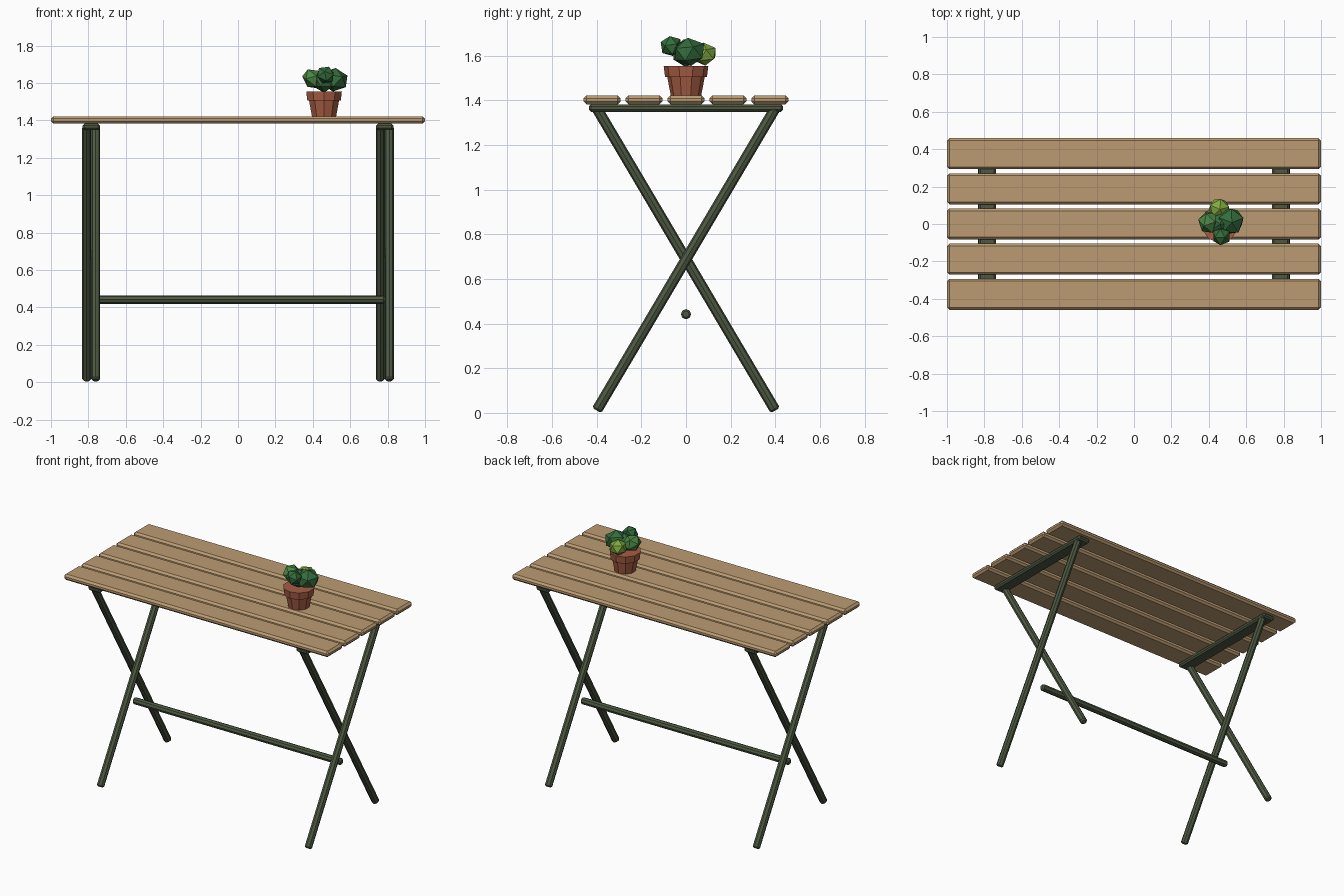
import bpy
import math
from mathutils import Vector

if "Cube" in bpy.data.objects:
    bpy.data.objects.remove(bpy.data.objects["Cube"])


def material(name, rgb):
    m = bpy.data.materials.new(name)
    m.diffuse_color = (*rgb, 1)
    m.use_nodes = True
    m.node_tree.nodes["Principled BSDF"].inputs["Base Color"].default_value = m.diffuse_color
    return m


WOOD = material("wood", (0.50, 0.33, 0.17))
METAL = material("green_metal", (0.075, 0.10, 0.055))
CLAY = material("terracotta", (0.38, 0.11, 0.055))
DARK = material("leaf_dark", (0.035, 0.15, 0.045))
MID = material("leaf_mid", (0.07, 0.24, 0.055))
LIGHT = material("leaf_light", (0.22, 0.40, 0.05))


def finish(name, mat, bevel=0):
    ob = bpy.context.object
    ob.name = name
    ob.data.materials.append(mat)
    if bevel:
        mod = ob.modifiers.new("bevel", 'BEVEL')
        mod.width = bevel
        mod.segments = 1
        mod.limit_method = 'ANGLE'
        mod.angle_limit = math.radians(60)
    return ob


def box(name, loc, size, mat, bevel):
    bpy.ops.mesh.primitive_cube_add(size=1, location=loc)
    bpy.context.object.dimensions = size
    bpy.ops.object.transform_apply(location=False, rotation=False, scale=True)
    return finish(name, mat, bevel)


def rod(name, a, b, r, mat):
    a, b = Vector(a), Vector(b)
    d = b - a
    bpy.ops.mesh.primitive_cylinder_add(
        vertices=8, radius=r, depth=d.length, location=(a + b) / 2,
        rotation=d.to_track_quat('Z', 'Y').to_euler())
    return finish(name, mat, 0.008)


def cone(name, z0, z1, r0, r1):
    bpy.ops.mesh.primitive_cone_add(
        vertices=10, radius1=r0, radius2=r1, depth=z1 - z0,
        location=(0.46, 0, (z0 + z1) / 2))
    return finish(name, CLAY)


# Table top slats
for i in range(5):
    box(f"slat_{i + 1}", (0, (i - 2) * 0.188, 1.402), (2, 0.166, 0.04), WOOD, 0.013)

# Crossed legs and top rail at each end
for side, x in (("left", -0.785), ("right", 0.785)):
    box(f"{side}_rail", (x, 0, 1.365), (0.092, 0.87, 0.034), METAL, 0.01)
    for end, s in (("front", -1), ("back", 1)):
        lx = x - s * 0.024
        rod(f"{side}_{end}_leg", (lx, s * 0.4, 0.011), (lx, -s * 0.4, 1.365), 0.024, METAL)

# Long stretcher
rod("stretcher", (-0.785, 0, 0.442), (0.785, 0, 0.442), 0.023, METAL)

# Plant pot
cone("pot_body", 1.421, 1.51, 0.068, 0.085)
cone("pot_rim", 1.505, 1.554, 0.094, 0.1)

# Foliage clumps: location, radii, turn, colour
clumps = [
    ((0.515, 0.015, 1.617), (0.078, 0.078, 0.064), 0.3, DARK),
    ((0.402, 0.010, 1.622), (0.064, 0.064, 0.053), 1.1, MID),
    ((0.468, -0.066, 1.643), (0.052, 0.052, 0.048), 0.7, DARK),
    ((0.455, 0.082, 1.607), (0.060, 0.060, 0.052), 0.2, LIGHT),
    ((0.460, 0.000, 1.610), (0.066, 0.066, 0.062), 0.0, DARK),
]
for i, (loc, size, turn, mat) in enumerate(clumps):
    bpy.ops.mesh.primitive_ico_sphere_add(
        subdivisions=1, radius=1, location=loc, rotation=(turn * 0.5, 0.3 * turn, turn))
    bpy.context.object.scale = size
    finish(f"foliage_{i + 1}", mat)
